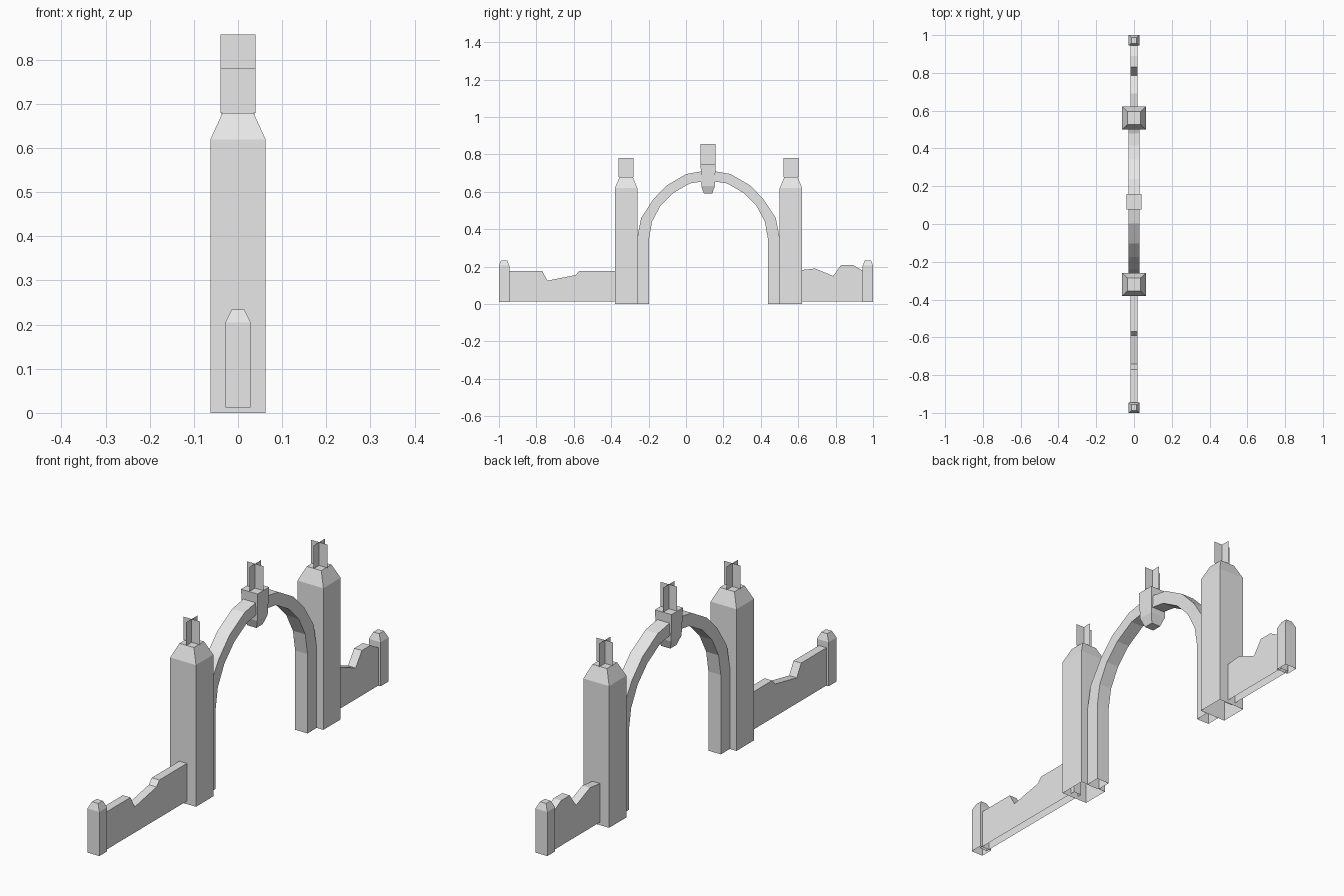
import bpy
import bmesh

cube = bpy.data.objects.get("Cube")
if cube:
    bpy.data.objects.remove(cube)

stone = bpy.data.materials.new("pale stone")
stone.use_nodes = True
stone.diffuse_color = (0.8, 0.8, 0.8, 1)
stone.node_tree.nodes["Principled BSDF"].inputs["Base Color"].default_value = (0.8, 0.8, 0.8, 1)


def finish(name, bm, recalc=True):
    if recalc:
        bmesh.ops.recalc_face_normals(bm, faces=bm.faces)
    mesh = bpy.data.meshes.new(name)
    bm.to_mesh(mesh)
    bm.free()
    mesh.materials.append(stone)
    obj = bpy.data.objects.new(name, mesh)
    bpy.context.collection.objects.link(obj)
    return obj


def stacked(name, y, sections, bottom=False):
    """Square pillar lofted through (z, half x, half y) sections, capped on top."""
    bm = bmesh.new()
    rings = [[bm.verts.new((sx * hx, y + sy * hy, z))
              for sx, sy in ((-1, -1), (1, -1), (1, 1), (-1, 1))]
             for z, hx, hy in sections]
    for low, high in zip(rings, rings[1:]):
        for i in range(4):
            j = (i + 1) % 4
            bm.faces.new((low[i], low[j], high[j], high[i]))
    bm.faces.new(rings[-1])
    if bottom:
        bm.faces.new(rings[0][::-1])
    return finish(name, bm)


def slab(name, outline, half):
    """Side outline of (y, z) points given thickness along x; underside left open."""
    bm = bmesh.new()
    face = bm.faces.new([bm.verts.new((-half, y, z)) for y, z in outline])
    grown = bmesh.ops.extrude_face_region(bm, geom=[face])["geom"]
    for v in grown:
        if isinstance(v, bmesh.types.BMVert):
            v.co.x = half
    bmesh.ops.recalc_face_normals(bm, faces=bm.faces)
    base = min(z for y, z in outline)
    under = [f for f in bm.faces if all(v.co.z < base + 0.001 for v in f.verts)]
    bmesh.ops.delete(bm, geom=under, context="FACES_ONLY")
    return finish(name, bm, False)


def finial(name, y, low, high, r=0.04):
    """Two thin upright sheets crossing at right angles."""
    bm = bmesh.new()
    for dx, dy in ((r, 0), (0, r)):
        bm.faces.new([bm.verts.new((s * dx, y + s * dy, z))
                      for s, z in ((-1, low), (1, low), (1, high), (-1, high))])
    return finish(name, bm, False)


# Gate towers with tapered caps and finials
for side, y in (("front", -0.32), ("back", 0.561)):
    stacked(side + "_tower", y, [(0, 0.0625, 0.06), (0.62, 0.0625, 0.06), (0.68, 0.035, 0.035)])
    finial(side + "_tower_finial", y, 0.68, 0.782)

# Arch on straight legs, mirrored about its crown
MID = 0.12
outer = [(0.382, 0), (0.382, 0.347), (0.36, 0.46), (0.295, 0.56), (0.222, 0.635), (0.118, 0.695)]
inner = [(0.318, 0), (0.318, 0.347), (0.302, 0.44), (0.257, 0.525), (0.19, 0.593), (0.1, 0.645)]


def span(half, crown):
    return ([(MID - d, z) for d, z in half] + [(MID, crown)]
            + [(MID + d, z) for d, z in reversed(half)])


slab("arch", span(outer, 0.716) + span(inner, 0.66)[::-1], 0.03)

# Keystone and its finial
stacked("keystone", 0.118, [(0.59, 0.022, 0.022), (0.63, 0.036, 0.036),
                            (0.75, 0.04, 0.04)], bottom=True)
finial("keystone_finial", 0.118, 0.75, 0.857)

# Broken side walls
slab("front_wall", [(-0.96, 0.013), (-0.96, 0.178), (-0.77, 0.178), (-0.74, 0.125), (-0.59, 0.155),
                    (-0.57, 0.178), (-0.36, 0.178), (-0.36, 0.013)], 0.0185)
slab("back_wall", [(0.6, 0.013), (0.6, 0.18), (0.69, 0.19), (0.787, 0.15), (0.83, 0.21),
                   (0.89, 0.21), (0.96, 0.17), (0.96, 0.013)], 0.0185)

# End posts
for side, y in (("front", -0.9725), ("back", 0.9725)):
    stacked(side + "_post", y, [(0.012, 0.0285, 0.0275), (0.205, 0.0285, 0.0275),
                                (0.234, 0.0145, 0.016)])
